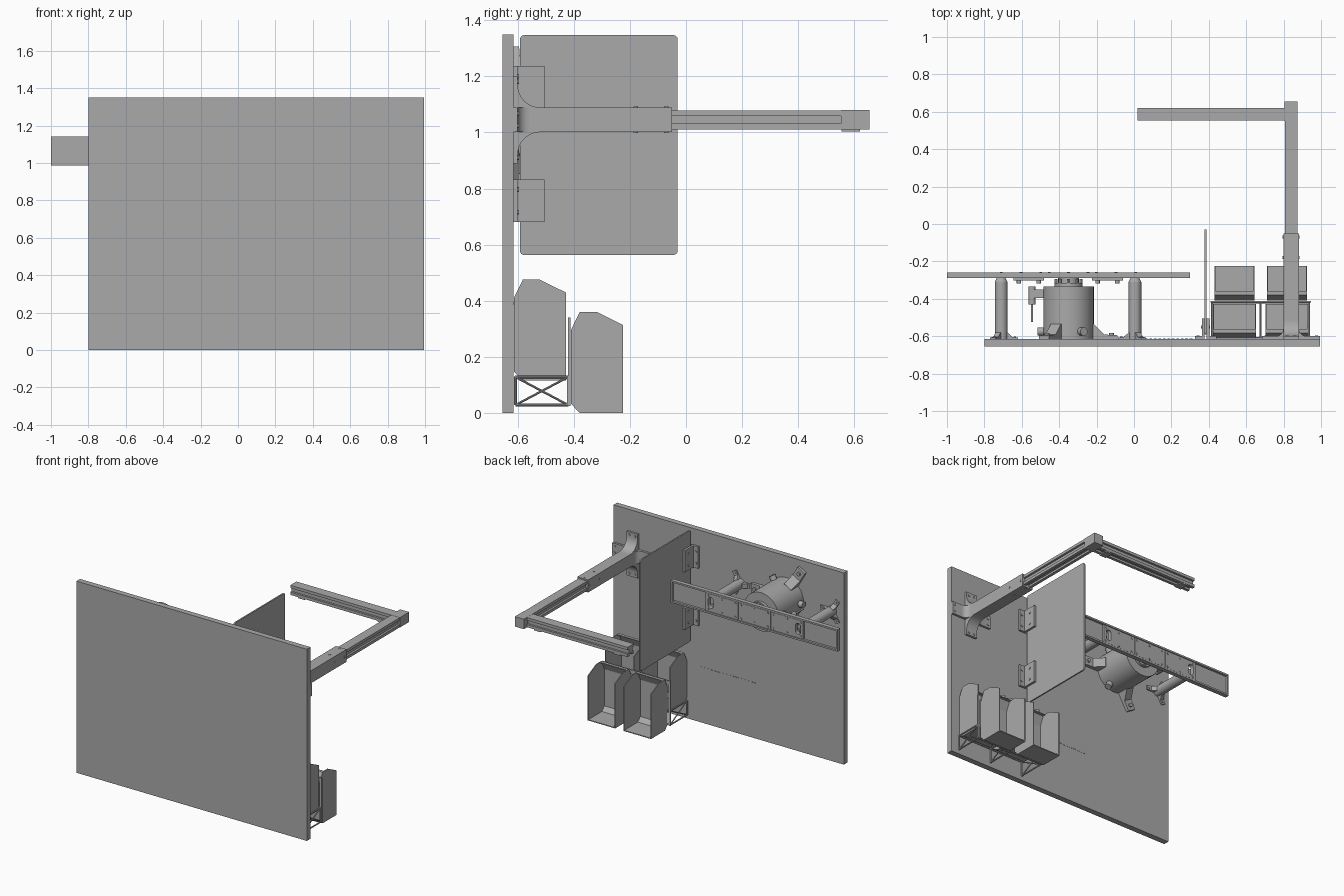
import bpy, bmesh, math
from mathutils import Vector, Matrix

if "Cube" in bpy.data.objects:
    bpy.data.objects.remove(bpy.data.objects["Cube"])

grey = bpy.data.materials.new("plain grey")
grey.use_nodes = True
grey.diffuse_color = (0.4, 0.4, 0.4, 1)
grey.node_tree.nodes["Principled BSDF"].inputs["Base Color"].default_value = (0.4, 0.4, 0.4, 1)


def finish(name, bm, smooth=False):
    bmesh.ops.recalc_face_normals(bm, faces=bm.faces)
    me = bpy.data.meshes.new(name)
    bm.to_mesh(me)
    bm.free()
    me.materials.append(grey)
    ob = bpy.data.objects.new(name, me)
    bpy.context.collection.objects.link(ob)
    if smooth:
        bpy.ops.object.select_all(action='DESELECT')
        ob.select_set(True)
        bpy.context.view_layer.objects.active = ob
        bpy.ops.object.shade_smooth_by_angle(angle=math.radians(35))
    return ob


def prism(name, pts, axis, a, b, matrix=None, smooth=False):
    """Extrude a 2D outline along an axis from a to b."""
    put = {'x': lambda p, t: (t, p[0], p[1]),
           'y': lambda p, t: (p[0], t, p[1]),
           'z': lambda p, t: (p[0], p[1], t)}[axis]
    bm = bmesh.new()
    face = bm.faces.new([bm.verts.new(put(p, a)) for p in pts])
    ext = bmesh.ops.extrude_face_region(bm, geom=[face])
    move = Vector(put((0, 0), b - a))
    bmesh.ops.translate(bm, vec=move, verts=[v for v in ext['geom'] if isinstance(v, bmesh.types.BMVert)])
    if matrix:
        bm.transform(matrix)
    return finish(name, bm, smooth)


def box(name, x, y, z):
    return prism(name, [(x[0], y[0]), (x[1], y[0]), (x[1], y[1]), (x[0], y[1])], 'z', *z)


def rod(name, p, q, r, sides=24, r2=None):
    p, q = Vector(p), Vector(q)
    d = q - p
    bm = bmesh.new()
    bmesh.ops.create_cone(bm, cap_ends=True, segments=sides, radius1=r,
                          radius2=r if r2 is None else r2, depth=d.length)
    bm.transform(Matrix.Translation((p + q) / 2) @ d.to_track_quat('Z', 'Y').to_matrix().to_4x4())
    return finish(name, bm, sides > 8)


def cut(ob, cutter):
    cutter.hide_render = True
    cutter.hide_viewport = True
    m = ob.modifiers.new("cut", 'BOOLEAN')
    m.operation, m.object, m.solver = 'DIFFERENCE', cutter, 'EXACT'


def rounded(u, v, r, n=4):
    """Outline of a rounded rectangle."""
    pts = []
    for k, (cu, cv) in enumerate([(u[1] - r, v[1] - r), (u[0] + r, v[1] - r),
                                  (u[0] + r, v[0] + r), (u[1] - r, v[0] + r)]):
        for i in range(n + 1):
            t = math.pi / 2 * (k + i / n)
            pts.append((cu + r * math.cos(t), cv + r * math.sin(t)))
    return pts


WALL = -0.615
AX, AZ = 0.84, 1.045    # arm axis
TX, TZ = -0.35, 1.063   # tank axis

# Back board with a row of small marks
box("board", (-0.8, 0.995), (-0.655, WALL), (0, 1.35))
for i in range(18):
    x = -0.11 + i * 0.024
    box("board_mark", (x, x + 0.014), (WALL - 0.002, WALL + 0.002), (0.387, 0.393))

# Divider panel and its paired angle brackets
prism("divider_panel", rounded((-0.592, -0.03), (0.563, 1.347), 0.015), 'x', 0.378, 0.388)
for z in (0.68, 1.085):
    for s in (-1, 1):
        xs = sorted((0.383 + s * 0.005, 0.383 + s * 0.02))
        xw = sorted((0.383 + s * 0.005, 0.383 + s * 0.058))
        box("bracket_leaf", xs, (WALL, -0.505), (z, z + 0.152))
        box("bracket_foot", xw, (WALL, WALL + 0.015), (z, z + 0.152))
        for h in (0.035, 0.115):
            rod("bracket_bolt", (0.383, -0.55, z + h), (0.383 + s * 0.024, -0.55, z + h), 0.008, 12)
            rod("bracket_bolt", (0.383 + s * 0.04, WALL, z + h), (0.383 + s * 0.04, WALL + 0.02, z + h), 0.008, 12)


# Arm mount: flared cross flanges around the sleeve
def flare(c, half, reach, r, t=0.015):
    y0 = WALL + t
    arc = [(half + r - r * math.sin(a), y0 + r - r * math.cos(a))
           for a in [math.pi / 2 * i / 8 for i in range(9)]]
    side = [(reach, WALL), (reach, y0)] + arc
    return [(c + u, v) for u, v in side] + [(c - u, v) for u, v in reversed(side)]


prism("arm_mount_vertical", [(v, u) for u, v in flare(AZ, 0.044, 0.155, 0.08)], 'x', AX - 0.042, AX + 0.042, smooth=True)
prism("arm_mount_horizontal", flare(AX, 0.042, 0.155, 0.04), 'z', AZ - 0.044, AZ + 0.044, smooth=True)
for dx, dz in ((0, 1), (0, -1), (1, 0), (-1, 0)):
    for k in (-0.022, 0.022):
        x, z = AX + dx * 0.135 + dz * k, AZ + dz * 0.135 + dx * k
        rod("mount_bolt", (x, WALL, z), (x, WALL + 0.02, z), 0.008, 12)
box("arm_sleeve", (AX - 0.042, AX + 0.042), (WALL, -0.05), (AZ - 0.044, AZ + 0.044))
for y in (-0.18, -0.07):
    rod("sleeve_pin", (AX - 0.045, y, AZ), (AX + 0.045, y, AZ), 0.008, 12)
    rod("sleeve_pin", (AX, y, AZ - 0.047), (AX, y, AZ + 0.047), 0.008, 12)


# Grooved beams: long arm and cross bar
def grooved(c, w=0.034, g=0.014, d=0.014):
    """Square section with a groove in both sides and the bottom."""
    half = [(g, -w), (w, -w), (w, -g), (w - d, -g), (w - d, g), (w, g), (w, w)]
    pts = [(g, d - w)] + half
    return [(c + u, AZ + v) for u, v in pts] + [(c - u, AZ + v) for u, v in reversed(pts)]


prism("long_arm", grooved(AX), 'y', -0.06, 0.62)
prism("cross_bar", grooved(0.587), 'x', 0.02, AX - 0.03)
box("arm_corner", (AX - 0.035, AX + 0.035), (0.552, 0.655), (AZ - 0.035, AZ + 0.035))
for x in (0.08, 0.7):
    box("bar_pad", (x, x + 0.05), (0.555, 0.62), (1.003, 1.012))


# Three splayed feet around an axis leaving the wall
def feet(name, x, z, start, r0, r1, h, w):
    for k in range(3):
        m = Matrix.Translation((x, WALL, z)) @ Matrix.Rotation(start + k * math.tau / 3, 4, 'Y')
        prism(name + "_foot", [(r0 * 0.6, 0), (r1, 0), (r1, h * 0.25), (r0 + (r1 - r0) * 0.45, h * 0.3),
                               (r0, h), (r0 * 0.6, h)], 'z', -w, w, m)
        tip = m @ Vector((r1 - w, 0, 0))
        rod(name + "_foot_bolt", tip, tip + Vector((0, h * 0.4, 0)), w * 0.4, 12)


# Tank with neck, studs and side valve
rod("tank", (TX, WALL, TZ), (TX, -0.335, TZ), 0.135, 48)
feet("tank", TX, TZ, 0, 0.135, 0.262, 0.08, 0.032)
rod("tank_neck", (TX, -0.34, TZ), (TX, -0.315, TZ), 0.075, 32)
rod("tank_collar", (TX, -0.315, TZ), (TX, -0.275, TZ), 0.055, 32)
for k in range(8):
    a = math.tau * k / 8
    x, z = TX + 0.066 * math.cos(a), TZ + 0.066 * math.sin(a)
    rod("neck_bolt", (x, -0.32, z), (x, -0.295, z), 0.009, 6)
for k in (1, 3, 5):
    d = Vector((math.cos(k * math.pi / 3), 0, math.sin(k * math.pi / 3)))
    c = Vector((TX, -0.575, TZ))
    rod("tank_stud", c + d * 0.12, c + d * 0.165, 0.022, 16)
box("valve_block", (-0.55, -0.47), (-0.395, -0.35), (TZ - 0.02, TZ + 0.02))
rod("valve_body", (-0.545, -0.43, TZ), (-0.545, -0.335, TZ), 0.018, 16)
rod("valve_needle", (-0.545, -0.525, TZ), (-0.545, -0.43, TZ), 0.006, 12)

# Side posts
for x, start in ((-0.71, 0), (0.005, math.pi)):
    rod("post", (x, WALL, TZ), (x, -0.31, TZ), 0.034, 32)
    rod("post_cap", (x, -0.31, TZ), (x, -0.29, TZ), 0.034, 32, 0.024)
    feet("post", x, TZ, start, 0.034, 0.09, 0.035, 0.016)

# Long channel rail with slots, plates and rim
R0, R1 = -0.288, -0.258
rail = box("rail", (-1, 0.3), (R0, R1), (0.985, 1.14))
cut(rail, box("rail_recess_cutter", (-0.99, 0.29), (R0 + 0.014, R1 + 0.02), (0.997, 1.128)))
slots = [prism("rail_slot_cutter", rounded((x - 0.02, x + 0.02), (TZ - 0.038, TZ + 0.038), 0.019), 'y', R0 - 0.05, R1 + 0.05)
         for x in (-0.69, -0.01)]
for s in slots:
    cut(rail, s)
for x0, x1 in ((-0.73, -0.478), (-0.474, -0.226), (-0.222, 0.03)):
    plate = box("rail_plate", (x0, x1), (R0 + 0.013, R1 - 0.003), (1.0, 1.125))
    for s in slots:
        cut(plate, s)
    for x in (x0 + 0.02, (x0 + x1) / 2, x1 - 0.02):
        for z in (1.015, 1.11):
            rod("plate_screw", (x, R1 - 0.005, z), (x, R1 + 0.001, z), 0.007, 12)
for x0 in (-0.645, -0.225):
    box("rail_hanger", (x0, x0 + 0.165), (R0 - 0.015, R0), (TZ - 0.05, TZ + 0.05))
    for x in (x0 + 0.03, x0 + 0.135):
        rod("hanger_bolt", (x, R0 - 0.03, TZ), (x, R0, TZ), 0.012, 12)


# Open bins: two side cheeks and a folded back and floor
CHEEK = [(-0.225, 0), (-0.379, 0), (-0.41, 0.032), (-0.41, 0.296), (-0.379, 0.36), (-0.318, 0.36), (-0.225, 0.314)]


def bin_at(x0, x1, dy, dz):
    shift = [(y + dy, z + dz) for y, z in CHEEK]
    t = 0.006
    for a in (x0, x1 - t):
        prism("bin_cheek", shift, 'x', a, a + t)
    inner = [(-0.225, t), (-0.376, t), (-0.404, 0.035), (-0.404, 0.294), (-0.376, 0.354), (-0.358, 0.354)]
    outer = CHEEK[:5] + [(-0.358, 0.36)]
    fold = [(y + dy, z + dz) for y, z in outer + inner[::-1]]
    prism("bin_back_and_floor", fold, 'x', x0, x1)


for x0, x1 in ((0.43, 0.645), (0.71, 0.925)):
    bin_at(x0, x1, 0, 0)
    bin_at(x0 - 0.007, x1 + 0.007, -0.203, 0.115)

# Wire rack carrying the bins
ya, yb, za, zb = -0.608, -0.42, 0.028, 0.128
for x in (0.418, 0.677, 0.937):
    corners = [(x, ya, za), (x, yb, za), (x, yb, zb), (x, ya, zb)]
    for i in range(4):
        rod("rack_wire", corners[i], corners[(i + 1) % 4], 0.005, 8)
    rod("rack_brace", corners[0], corners[2], 0.004, 8)
    rod("rack_brace", corners[1], corners[3], 0.004, 8)
    box("rack_upright", (x - 0.008, x + 0.008), (-0.421, -0.411), (0.025, 0.34))
for y, z in ((ya, zb), (yb, zb), (yb, za)):
    rod("rack_rail", (0.418, y, z), (0.937, y, z), 0.005, 8)
box("rack_hanger", (0.41, 0.945), (-0.421, -0.413), (0.31, 0.34))
